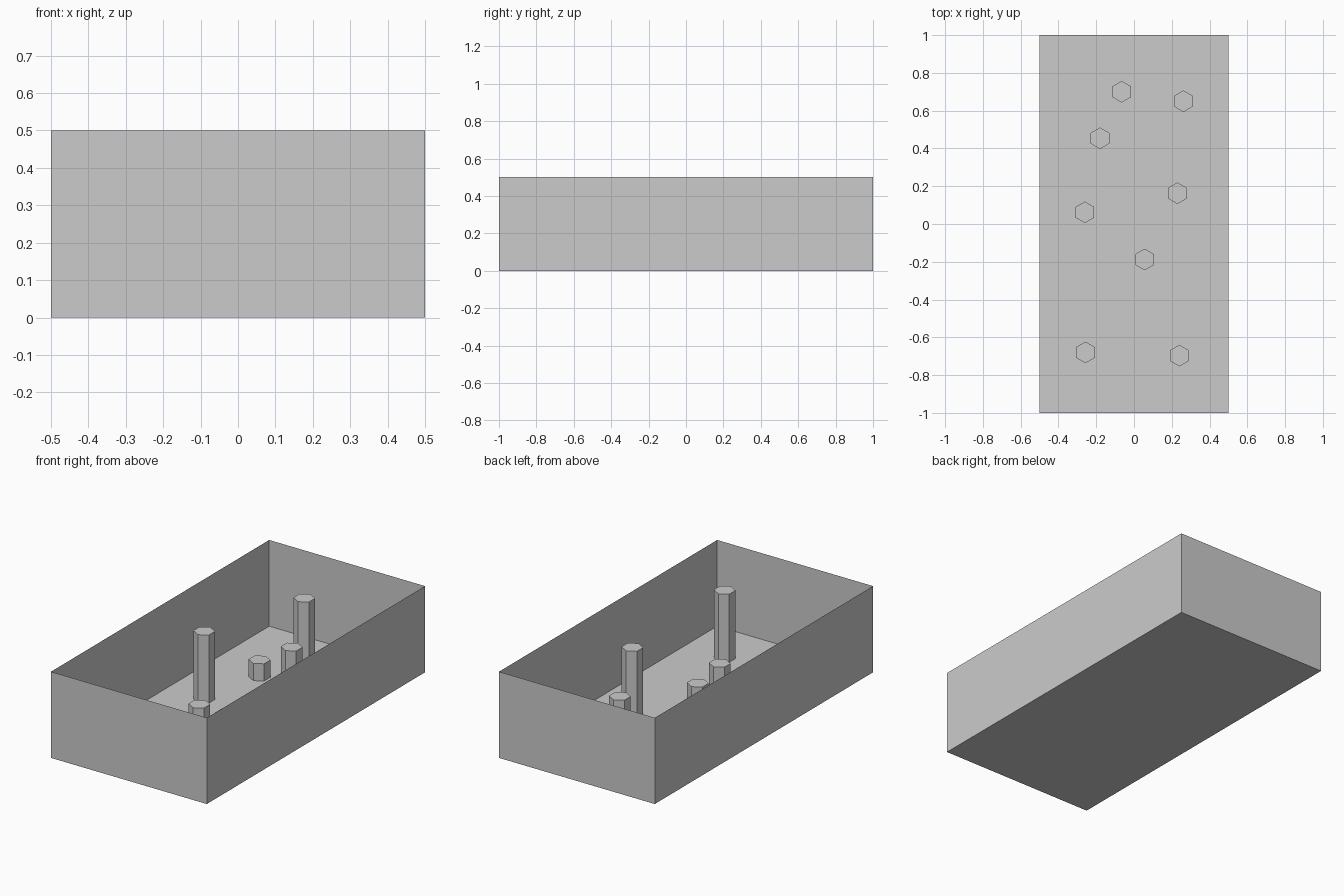
import bpy, bmesh

if "Cube" in bpy.data.objects:
    bpy.data.objects.remove(bpy.data.objects["Cube"])

def make_object(name, bm):
    mesh = bpy.data.meshes.new(name)
    bm.to_mesh(mesh)
    bm.free()
    obj = bpy.data.objects.new(name, mesh)
    bpy.context.collection.objects.link(obj)
    return obj

# Open-topped tray with paper-thin walls
WIDTH, LENGTH, HEIGHT = 1.0, 2.0, 0.5
bm = bmesh.new()
bmesh.ops.create_cube(bm, size=1)
bmesh.ops.scale(bm, vec=(WIDTH, LENGTH, HEIGHT), verts=bm.verts)
bmesh.ops.translate(bm, vec=(0, 0, HEIGHT / 2), verts=bm.verts)
bmesh.ops.delete(bm, geom=[f for f in bm.faces if f.normal.z > 0.5], context='FACES_ONLY')
make_object("tray", bm)

# Hexagonal posts standing on the tray floor
def make_post(name, x, y, height, radius=0.057):
    bm = bmesh.new()
    bmesh.ops.create_cone(bm, cap_ends=True, segments=6,
                          radius1=radius, radius2=radius, depth=height)
    bm.normal_update()
    bmesh.ops.delete(bm, geom=[f for f in bm.faces if f.normal.z < -0.5],
                     context='FACES_ONLY')
    make_object(name, bm).location = (x, y, height / 2)

TALL, SHORT = 0.395, 0.1
tall_posts = [(-0.065, 0.70), (0.23, 0.163), (-0.26, 0.062), (0.24, -0.697)]
short_posts = [(0.262, 0.65), (-0.18, 0.454), (0.056, -0.188), (-0.257, -0.68)]

for kind, height, spots in (("tall", TALL, tall_posts), ("short", SHORT, short_posts)):
    for i, (x, y) in enumerate(spots, 1):
        make_post(f"{kind}_post_{i}", x, y, height)
